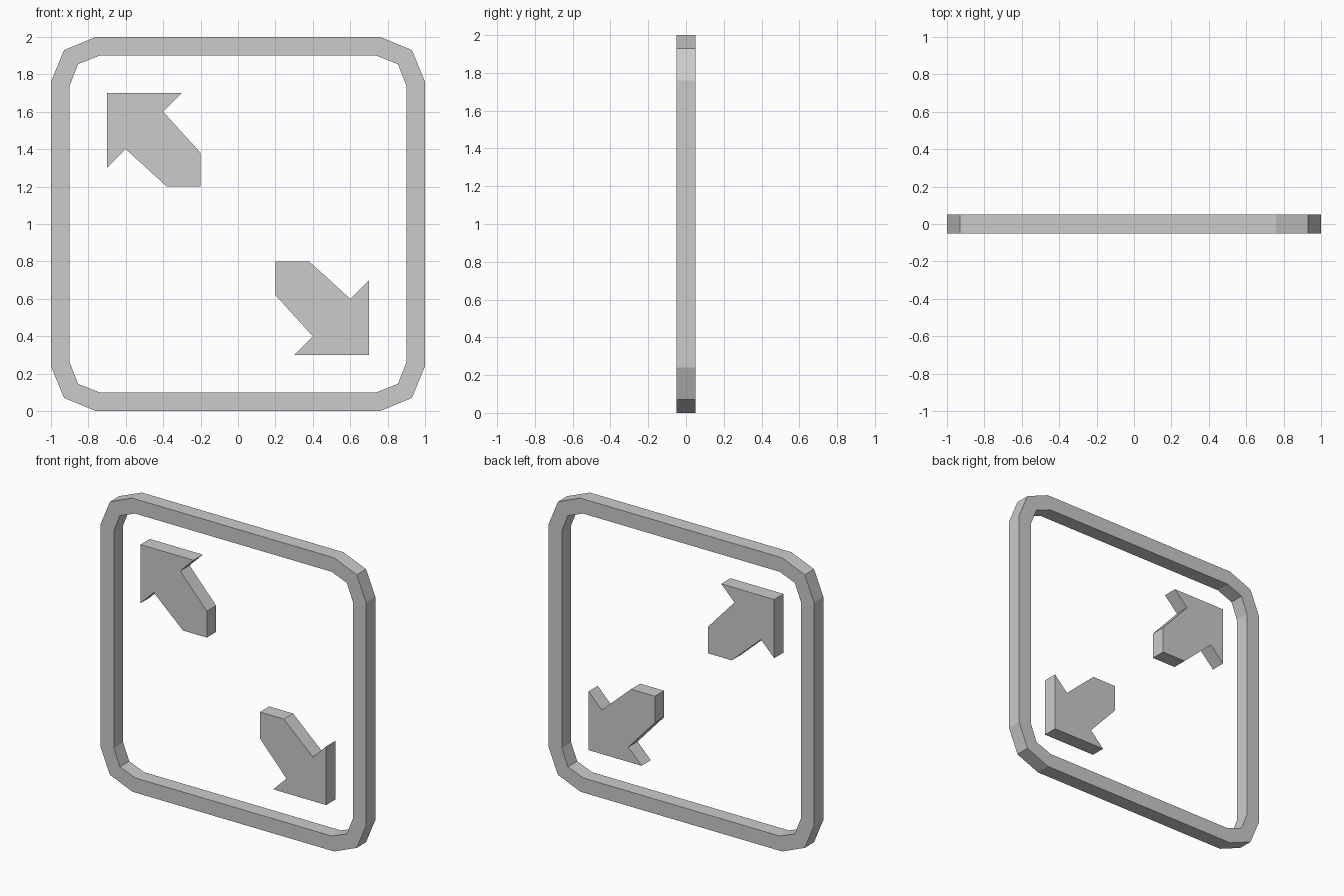
import bpy
import bmesh

if "Cube" in bpy.data.objects:
    bpy.data.objects.remove(bpy.data.objects["Cube"])

HALF_DEPTH = 0.05


def finish(bm, name):
    bmesh.ops.recalc_face_normals(bm, faces=bm.faces)
    mesh = bpy.data.meshes.new(name)
    bm.to_mesh(mesh)
    bm.free()
    obj = bpy.data.objects.new(name, mesh)
    bpy.context.collection.objects.link(obj)
    return obj


def ring(bm, points, y):
    return [bm.verts.new((x, y, z)) for x, z in points]


def bridge(bm, a, b):
    for i in range(len(a)):
        j = (i + 1) % len(a)
        bm.faces.new((a[i], a[j], b[j], b[i]))


def rounded_outline(corner):
    # mirror one corner of the outline around the centre (0, 1)
    loop = []
    for sx, sz in ((1, 1), (-1, 1), (-1, -1), (1, -1)):
        pts = corner if sx * sz > 0 else corner[::-1]
        loop += [(sx * x, 1 + sz * z) for x, z in pts]
    return loop


def make_frame():
    outer = rounded_outline([(1, 0.76), (0.93, 0.93), (0.76, 1)])
    inner = rounded_outline([(0.9, 0.74), (0.855, 0.855), (0.74, 0.9)])
    bm = bmesh.new()
    d = HALF_DEPTH
    loops = [ring(bm, p, y) for p, y in
             ((outer, -d), (outer, d), (inner, d), (inner, -d))]
    for i in range(4):
        bridge(bm, loops[i], loops[(i + 1) % 4])
    return finish(bm, "frame")


def make_arrow(name, sign):
    # offsets from the centre; sign -1 turns the arrow by 180 degrees
    profile = [(-0.7, 0.7), (-0.3, 0.7), (-0.4, 0.6), (-0.2, 0.38),
               (-0.2, 0.2), (-0.38, 0.2), (-0.6, 0.4), (-0.7, 0.3)]
    points = [(sign * x, 1 + sign * z) for x, z in profile]
    bm = bmesh.new()
    front = ring(bm, points, -HALF_DEPTH)
    back = ring(bm, points, HALF_DEPTH)
    bm.faces.new(front)
    bm.faces.new(back[::-1])
    bridge(bm, front, back)
    return finish(bm, name)


# Rounded square border
make_frame()

# Two outward-pointing arrows
make_arrow("upper_left_arrow", 1)
make_arrow("lower_right_arrow", -1)
